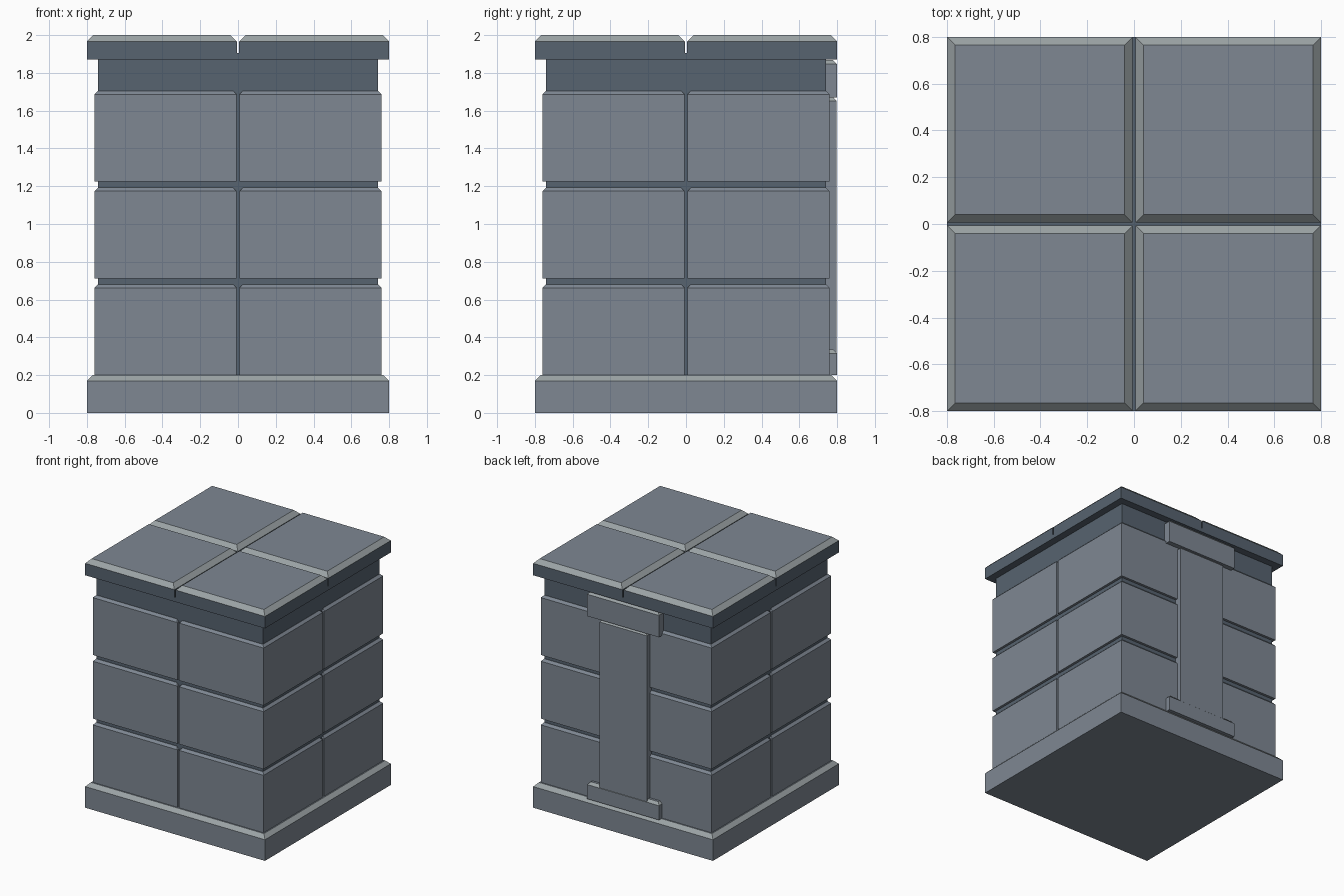
import bpy
import bmesh
from mathutils import Vector

old = bpy.data.objects.get("Cube")
if old:
    bpy.data.objects.remove(old, do_unlink=True)


def material(name, rgb):
    mat = bpy.data.materials.new(name)
    mat.use_nodes = True
    mat.diffuse_color = (*rgb, 1)
    mat.node_tree.nodes["Principled BSDF"].inputs["Base Color"].default_value = (*rgb, 1)
    return mat


STONE = material("blue grey stone", (0.21, 0.245, 0.29))
DARK = material("dark slate", (0.095, 0.125, 0.16))
EDGE = material("pale worn edge", (0.33, 0.37, 0.38))


def block(name, low, high, bevel=0, side=STONE, top=STONE, edge=EDGE):
    """Box between two corners, with a chamfer round its top face."""
    low, high = Vector(low), Vector(high)
    bm = bmesh.new()
    bmesh.ops.create_cube(bm, size=1)
    for v in bm.verts:
        v.co = Vector([(a + b) / 2 + c * (b - a) for a, b, c in zip(low, high, v.co)])
    if bevel:
        rim = [e for e in bm.edges if all(v.co.z > high.z - 0.001 for v in e.verts)]
        bmesh.ops.bevel(bm, geom=rim, offset=bevel, segments=1, affect='EDGES')
    bm.normal_update()
    for f in bm.faces:
        f.material_index = 1 if f.normal.z > 0.9 else 2 if f.normal.z > 0.1 else 0
    mesh = bpy.data.meshes.new(name)
    bm.to_mesh(mesh)
    bm.free()
    for mat in (side, top, edge):
        mesh.materials.append(mat)
    obj = bpy.data.objects.new(name, mesh)
    bpy.context.collection.objects.link(obj)


def quarters(name, half, gap, z0, z1, **options):
    """Four blocks, one per quadrant, split by a narrow cross of gaps."""
    for sx, x in (("right", -1), ("left", 1)):
        for sy, y in (("front", -1), ("back", 1)):
            xs = sorted((x * gap, x * half))
            ys = sorted((y * gap, y * half))
            block(f"{name}_{sy}_{sx}", (xs[0], ys[0], z0), (xs[1], ys[1], z1), **options)


# Plinth and dark core that shows in the joints and as the neck
block("plinth", (-0.8, -0.8, 0), (0.8, 0.8, 0.2), bevel=0.03)
block("core", (-0.74, -0.74, 0.1), (0.74, 0.74, 1.88), side=DARK, top=DARK)

# Three courses of stone blocks
for row in range(3):
    z = 0.2 + row * 0.512
    quarters(f"course_{row + 1}", 0.76, 0.008, z, z + 0.48, bevel=0.018, edge=STONE)

# Lid: a thin plate carrying four chamfered slabs
block("lid_plate", (-0.8, -0.8, 1.87), (0.8, 0.8, 1.905), side=DARK, top=DARK)
quarters("lid_slab", 0.8, 0.006, 1.905, 2.0, bevel=0.034, side=DARK)

# Back pilaster with its foot and head
block("pilaster_shaft", (-0.21, 0.72, 0.25), (0.21, 0.798, 1.67), bevel=0.018)
block("pilaster_foot", (-0.32, 0.72, 0.2), (0.32, 0.8, 0.335), bevel=0.02)
block("pilaster_head", (-0.32, 0.72, 1.67), (0.32, 0.8, 1.868), bevel=0.022)
